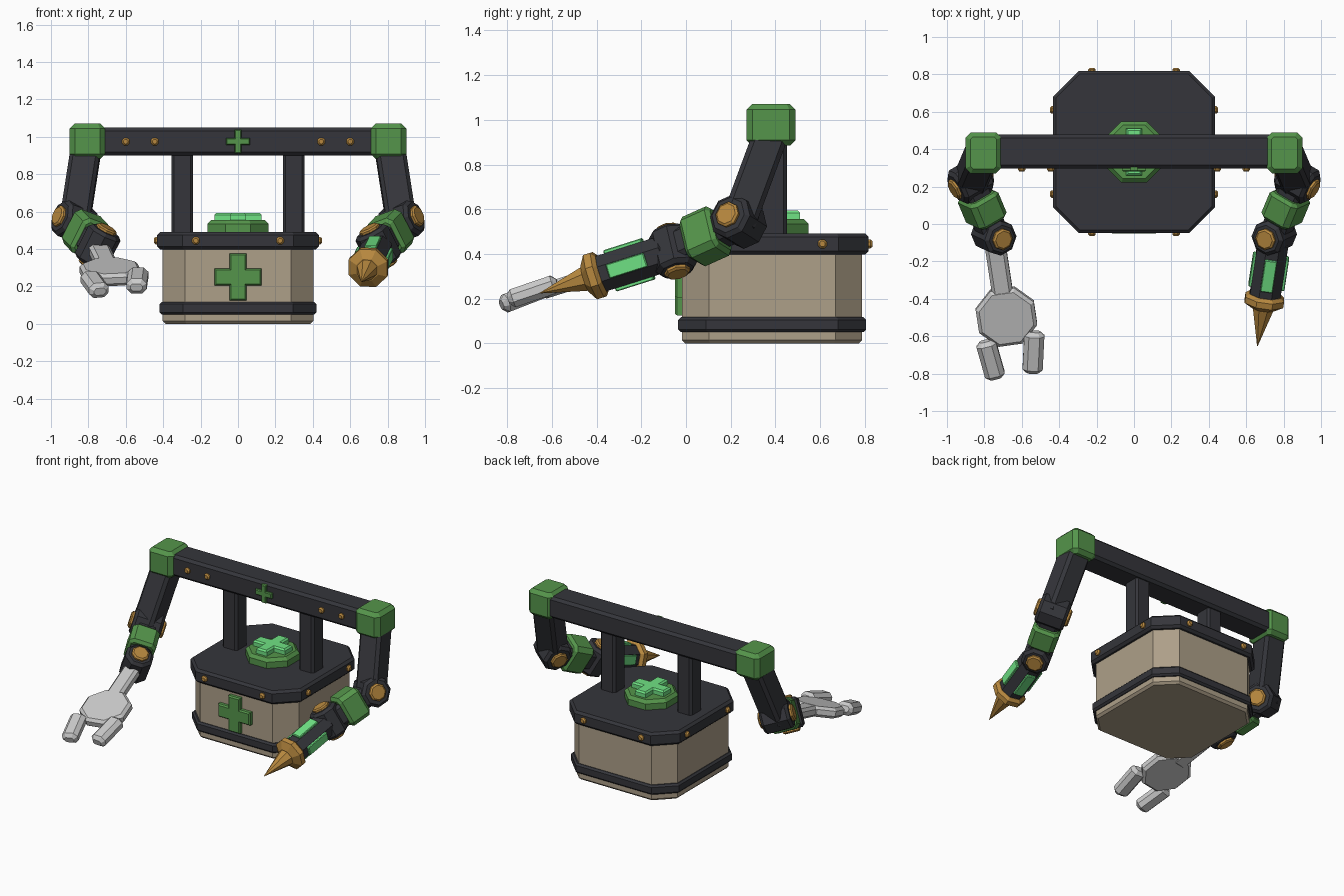
import bpy, bmesh
from mathutils import Matrix, Vector as V

if "Cube" in bpy.data.objects:
    bpy.data.objects.remove(bpy.data.objects["Cube"])


def material(name, rgb):
    m = bpy.data.materials.new(name)
    m.diffuse_color = (*rgb, 1)
    m.use_nodes = True
    m.node_tree.nodes["Principled BSDF"].inputs["Base Color"].default_value = m.diffuse_color
    return m


DARK = material("dark_metal", (0.035, 0.036, 0.043))
GREEN = material("green_paint", (0.09, 0.30, 0.07))
GLOW = material("light_green", (0.16, 0.76, 0.23))
GOLD = material("brass", (0.48, 0.25, 0.05))
BEIGE = material("beige_shell", (0.42, 0.35, 0.25))
PALE = material("pale_metal", (0.70, 0.70, 0.67))


def octa(hx, hy, c=None):
    """Chamfered rectangle as a function of inset; regular octagon by default."""
    c0 = hx * 0.586 if c is None else c

    def ring(i):
        a, b, k = hx - i, hy - i, max(c0 - 0.586 * i, 0.002)
        return [(a, b - k), (a - k, b), (k - a, b), (-a, b - k),
                (-a, k - b), (k - a, -b), (a - k, -b), (a, k - b)]
    return ring


def plus(arm, half):
    def ring(i):
        a, w = arm - i, half - i
        return [(a, -w), (a, w), (w, w), (w, a), (-w, a), (-w, w),
                (-a, w), (-a, -w), (-w, -w), (-w, -a), (w, -a), (w, -w)]
    return ring


def loft(name, ring, levels, mat, M=Matrix()):
    """Stack the ring at (inset, height) levels and cap both ends."""
    bm = bmesh.new()
    rows = [[bm.verts.new(M @ V((x, y, z))) for x, y in ring(i)] for i, z in levels]
    n = len(rows[0])
    for a, b in zip(rows, rows[1:]):
        for k in range(n):
            bm.faces.new((a[k], a[(k + 1) % n], b[(k + 1) % n], b[k]))
    bm.faces.new(rows[0][::-1])
    bm.faces.new(rows[-1])
    bmesh.ops.recalc_face_normals(bm, faces=bm.faces)
    me = bpy.data.meshes.new(name)
    bm.to_mesh(me)
    bm.free()
    me.materials.append(mat)
    ob = bpy.data.objects.new(name, me)
    bpy.context.collection.objects.link(ob)
    return ob


def slab(a, b, e):
    return [(e, a), (0, a + e), (0, b - e), (e, b)]


def frame(o, z, xh=(1, 0, 0)):
    z = V(z).normalized()
    y = z.cross(V(xh)).normalized()
    x = y.cross(z)
    return Matrix.Translation(V(o)) @ Matrix((x, y, z)).transposed().to_4x4()


def at(x, y, z):
    return Matrix.Translation((x, y, z))


def bolt(name, o, d):
    loft(name, octa(0.02, 0.02), [(0, -0.01), (0, 0.008), (0.008, 0.018)], GOLD,
         frame(o, d, (0, 0, 1)))


# Octagonal case
CY = 0.385
base = at(0, CY, 0)
loft("case_body", octa(0.403, 0.403, 0.12), slab(0, 0.42, 0.015), BEIGE, base)
loft("lower_band", octa(0.42, 0.42, 0.125), slab(0.05, 0.117, 0.012), DARK, base)
loft("case_lid", octa(0.432, 0.432, 0.135), slab(0.397, 0.492, 0.016), DARK, base)
loft("lid_badge", octa(0.163, 0.163), [(0, 0.485), (0, 0.535), (0.02, 0.556)], GREEN, base)
loft("badge_cross", plus(0.125, 0.042), [(0, 0.55), (0, 0.583), (0.01, 0.594)], GLOW, base)
loft("front_cross", plus(0.125, 0.045), [(0, -0.01), (0, 0.022), (0.008, 0.032)], GREEN,
     frame((0, CY - 0.403, 0.25), (0, -1, 0)))
for s in (-1, 1):
    for t in (-0.225, 0.225):
        bolt("lid_bolt_y", (t, CY + s * 0.432, 0.445), (0, s, 0))
        bolt("lid_bolt_x", (s * 0.432, CY + t, 0.445), (s, 0, 0))

# Overhead beam and posts
loft("beam", octa(0.075, 0.09, 0.018), slab(-0.74, 0.74, 0.01), DARK,
     frame((0, 0.388, 0.975), (1, 0, 0), (0, 0, 1)))
loft("beam_cross", plus(0.063, 0.019), [(0, -0.01), (0, 0.012), (0.005, 0.018)], GREEN,
     frame((0, 0.298, 0.975), (0, -1, 0)))


def joint(name, o, axis, xh, r, half):
    """Octagonal hinge barrel with a brass cap on each end."""
    M = frame(o, axis, xh)
    loft(name + "_barrel", octa(r, r), slab(-half, half, 0.018), DARK, M)
    for e in (-1, 1):
        loft(name + "_cap", octa(0.054, 0.054),
             [(0, e * (half - 0.01)), (0, e * (half + 0.012)), (0.01, e * (half + 0.02))],
             GOLD, M)


# Arms, mirrored about x = 0
for s, side in ((1, "right"), (-1, "left")):
    S = V((s * 0.81, 0.385, 0.95))
    E = V((s * 0.873, 0.235, 0.545))
    W = V((s * 0.75, -0.06, 0.413))
    loft(side + "_post", octa(0.058, 0.062, 0.015), [(0, 0.48), (0, 0.92)], DARK,
         at(s * 0.298, 0.39, 0))
    for x in (0.445, 0.6):
        bolt(side + "_beam_bolt", (s * x, 0.298, 0.975), (0, -1, 0))
    loft(side + "_shoulder", octa(0.095, 0.11, 0.028), slab(-0.093, 0.093, 0.025), GREEN,
         at(s * 0.805, 0.38, 0.977))
    loft(side + "_upper_arm", octa(0.08, 0.078, 0.02), slab(0, (E - S).length + 0.03, 0.02),
         DARK, frame(S, E - S))
    d = (W - E).normalized()
    hinge = d.cross(E - S).normalized() * s     # outward elbow axis
    wrist_axis = d.cross(hinge)
    joint(side + "_elbow", E, hinge, d, 0.095, 0.097)
    L = (W - E).length
    F = frame(E, d, hinge)
    loft(side + "_forearm_core", octa(0.07, 0.07, 0.02), [(0, 0), (0, L)], DARK, F)
    loft(side + "_forearm_sleeve", octa(0.09, 0.105, 0.028), slab(L / 2 - 0.08, L / 2 + 0.08, 0.018),
         GREEN, F)
    joint(side + "_wrist", W, wrist_axis, d, 0.088, 0.1)

# Right tool: lit drill
axis = V((-0.09, -0.59, -0.187))
D = frame((0.75, -0.06, 0.413), axis)
loft("drill_body", octa(0.082, 0.082), slab(0.03, 0.375, 0.015), DARK, D)
for k in range(4):
    R = D @ Matrix.Rotation(k * 1.570796, 4, 'Z') @ at(0.086, 0, 0)
    loft("drill_light", octa(0.011, 0.033, 0.004), slab(0.115, 0.295, 0.005), GLOW, R)
loft("drill_collar", octa(0.104, 0.104),
     [(0.02, 0.335), (0, 0.352), (0, 0.385), (0.045, 0.415)], GOLD, D)
loft("drill_tip", octa(0.054, 0.054), [(0, 0.40), (0, 0.42), (0.052, 0.627)], GOLD, D)

# Left tool: two-fingered hand
axis.x *= -1
H = frame((-0.75, -0.06, 0.413), axis)
loft("hand_stem", octa(0.056, 0.036, 0.018), slab(0.04, 0.36, 0.01), PALE, H)
P = frame((-0.682, -0.495, 0.278), (H.to_3x3() @ V((0, 1, 0))), axis)
loft("palm", octa(0.157, 0.157), slab(-0.035, 0.035, 0.018), PALE, P)
for name, a, b in (("outer_finger", (-0.795, -0.625, 0.25), (-0.738, -0.825, 0.172)),
                   ("inner_finger", (-0.532, -0.575, 0.27), (-0.543, -0.795, 0.195))):
    a, b = V(a), V(b)
    loft(name, octa(0.054, 0.042, 0.025), slab(0, (b - a).length, 0.022), PALE, frame(a, b - a))
